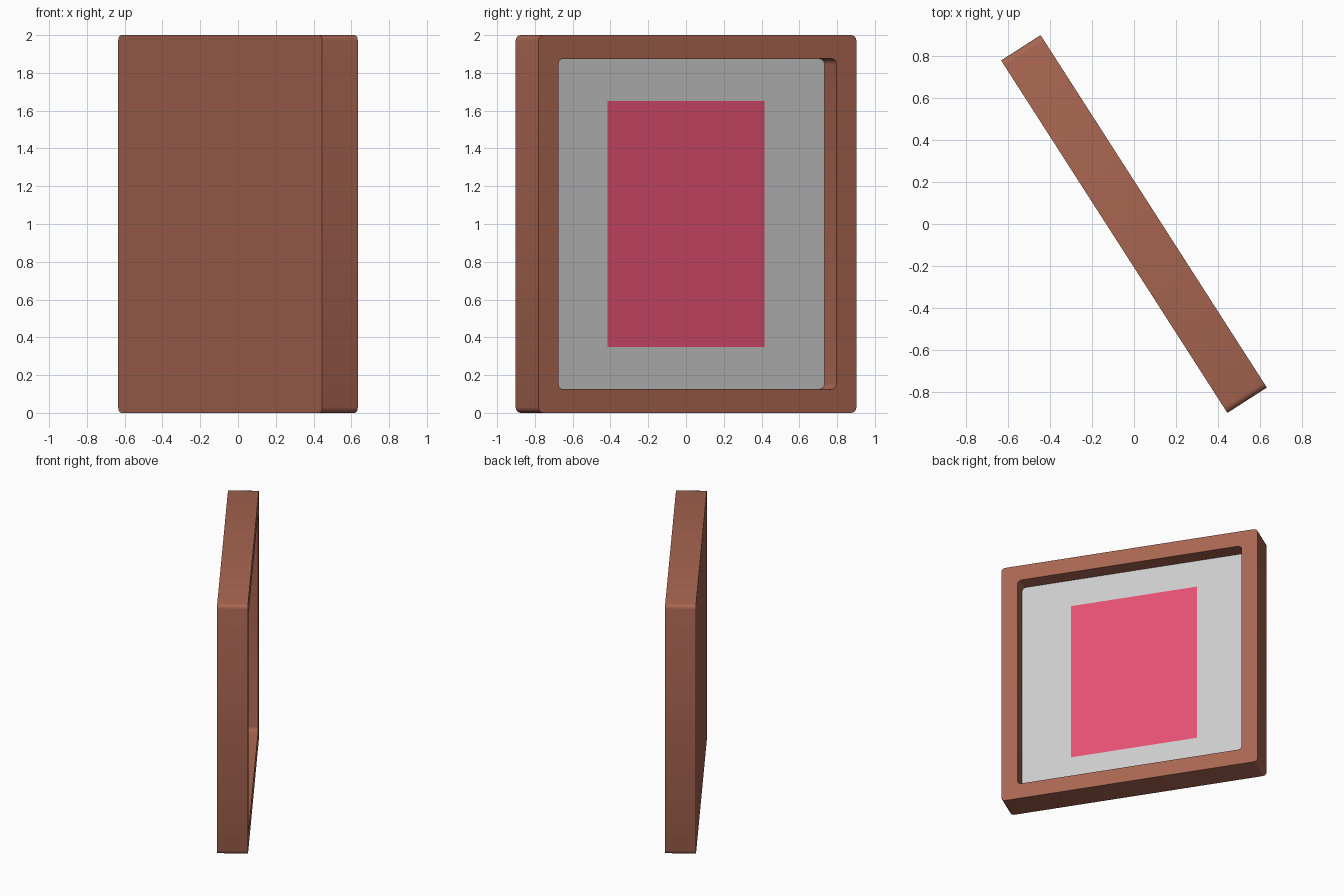
import bpy, bmesh, math

if "Cube" in bpy.data.objects:
    bpy.data.objects.remove(bpy.data.objects["Cube"])

TURN = math.radians(32.7 + 90)   # the picture faces +x, slightly +y
DEPTH = 0.112                    # half thickness of the frame


def material(name, color):
    mat = bpy.data.materials.new(name)
    mat.diffuse_color = (*color, 1)
    mat.use_nodes = True
    mat.node_tree.nodes["Principled BSDF"].inputs["Base Color"].default_value = mat.diffuse_color
    return mat


def rounded_loop(bm, half_w, half_h, radius, y, steps=3):
    """Rounded rectangle of vertices in the XZ plane, centred on z = 1."""
    verts = []
    for k, (sx, sz) in enumerate([(1, 1), (-1, 1), (-1, -1), (1, -1)]):
        for i in range(steps + 1):
            a = math.pi / 2 * (k + i / steps)
            verts.append(bm.verts.new((sx * (half_w - radius) + radius * math.cos(a), y,
                                       1 + sz * (half_h - radius) + radius * math.sin(a))))
    return verts


def bridge(bm, a, b):
    n = len(a)
    for i in range(n):
        bm.faces.new((a[i], a[(i + 1) % n], b[(i + 1) % n], b[i]))


def finish(bm, name, mat=None):
    mesh = bpy.data.meshes.new(name)
    bm.to_mesh(mesh)
    bm.free()
    obj = bpy.data.objects.new(name, mesh)
    bpy.context.collection.objects.link(obj)
    obj.rotation_euler.z = TURN
    if mat:
        mesh.materials.append(mat)
    return obj


def flat_panel(name, half_w, half_h, y, mat=None):
    bm = bmesh.new()
    bm.faces.new([bm.verts.new((sx * half_w, y, 1 + sz * half_h))
                  for sx, sz in [(-1, -1), (1, -1), (1, 1), (-1, 1)]])
    return finish(bm, name, mat)


# Frame: closed back, outer walls, front border, recess walls and floor
bm = bmesh.new()
loops = [rounded_loop(bm, 1.0, 1.0, 0.03, DEPTH),
         rounded_loop(bm, 1.0, 1.0, 0.03, -DEPTH),
         rounded_loop(bm, 0.875, 0.875, 0.03, -DEPTH),
         rounded_loop(bm, 0.875, 0.875, 0.03, 0.008)]
for a, b in zip(loops, loops[1:]):
    bridge(bm, a, b)
bm.faces.new(loops[0])
bm.faces.new(loops[-1])
bmesh.ops.recalc_face_normals(bm, faces=bm.faces)
frame = finish(bm, "frame", material("brown wood", (0.39, 0.13, 0.082)))
bpy.context.view_layer.objects.active = frame
frame.select_set(True)
bpy.ops.object.shade_smooth_by_angle(angle=math.radians(35))

# Grey mount board filling the recess
bm = bmesh.new()
bm.faces.new(reversed(rounded_loop(bm, 0.874, 0.874, 0.03, 0.003)))
bmesh.ops.recalc_face_normals(bm, faces=bm.faces)
board = finish(bm, "mount_board")
if board.data.polygons[0].normal.y > 0:
    board.data.flip_normals()

# Pink picture
flat_panel("picture", 0.493, 0.65, -0.001, material("pink", (0.79, 0.08, 0.17)))
